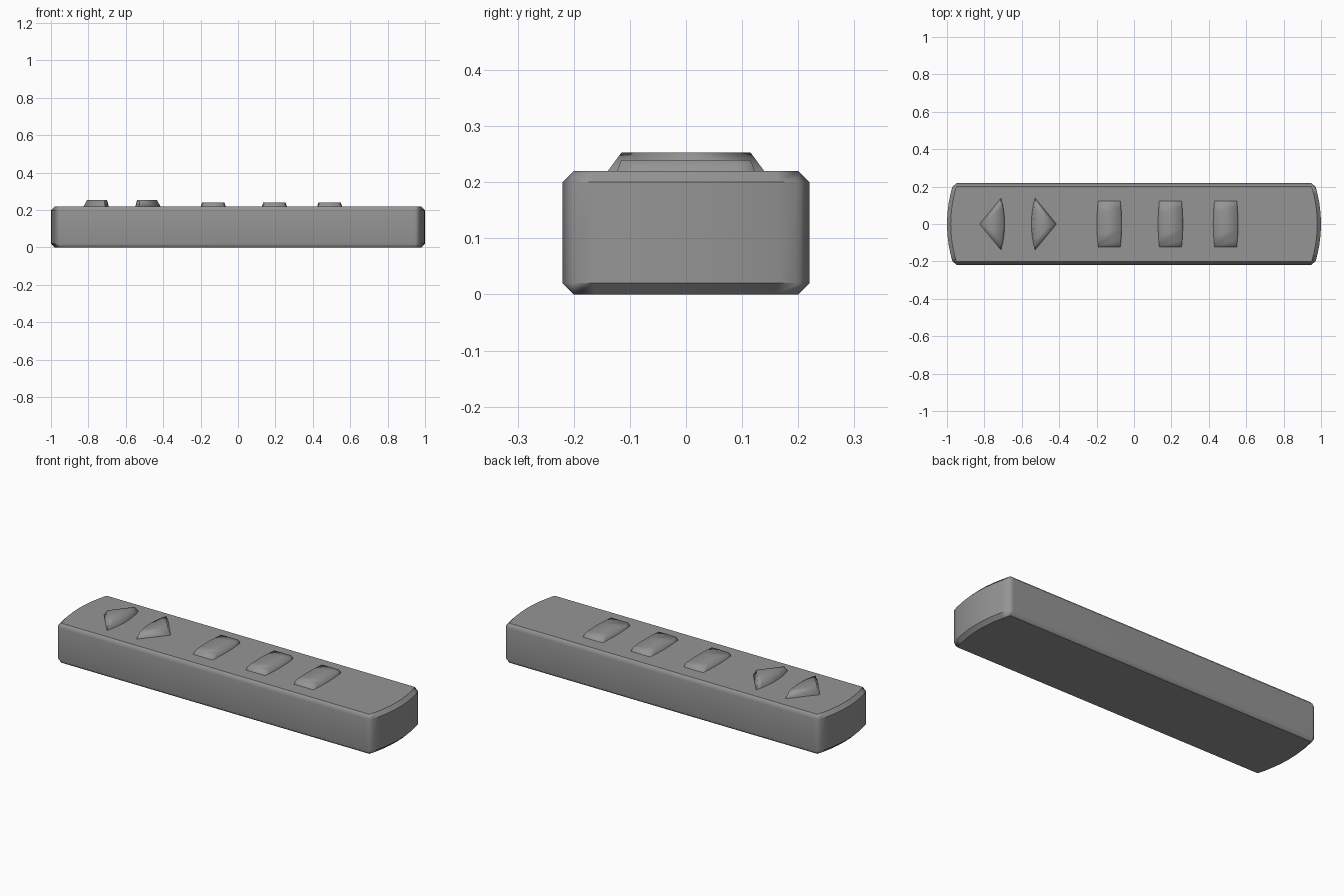
import bpy
import bmesh
import math

cube = bpy.data.objects.get("Cube")
if cube:
    bpy.data.objects.remove(cube, do_unlink=True)

GREY = (0.3, 0.3, 0.3, 1.0)
grey = bpy.data.materials.new("plain grey")
grey.use_nodes = True
grey.diffuse_color = GREY
grey.node_tree.nodes["Principled BSDF"].inputs["Base Color"].default_value = GREY


def arc(x_edge, x_mid, half, steps=8):
    """Shallow bulge running from y = -half to y = half."""
    pts = []
    for i in range(steps + 1):
        t = 2 * i / steps - 1
        pts.append((x_mid + (x_edge - x_mid) * t * t, half * t))
    return pts


def prism(name, bottom, top, z0, z1):
    """Solid between two matching outlines."""
    bm = bmesh.new()
    low = [bm.verts.new((x, y, z0)) for x, y in bottom]
    high = [bm.verts.new((x, y, z1)) for x, y in top]
    bm.faces.new(low[::-1])
    bm.faces.new(high)
    n = len(low)
    for i in range(n):
        j = (i + 1) % n
        bm.faces.new((low[i], low[j], high[j], high[i]))
    bmesh.ops.recalc_face_normals(bm, faces=bm.faces)
    mesh = bpy.data.meshes.new(name)
    bm.to_mesh(mesh)
    bm.free()
    obj = bpy.data.objects.new(name, mesh)
    mesh.materials.append(grey)
    bpy.context.collection.objects.link(obj)
    return obj


def smooth(obj, angle):
    bpy.ops.object.select_all(action="DESELECT")
    obj.select_set(True)
    bpy.context.view_layer.objects.active = obj
    bpy.ops.object.shade_smooth_by_angle(angle=math.radians(angle))


# Body: long bar with bowed ends and chamfered edges
right_end = arc(0.965, 1.0, 0.22)
left_end = [(-x, -y) for x, y in right_end]
outline = right_end + left_end
body = prism("body", outline, outline, 0, 0.22)
bevel = body.modifiers.new("chamfer", "BEVEL")
bevel.width = 0.02
bevel.segments = 1
bevel.limit_method = "ANGLE"
bevel.angle_limit = math.radians(40)
smooth(body, 80)
weighted = body.modifiers.new("flat faces", "WEIGHTED_NORMAL")
weighted.keep_sharp = True

# Rectangular buttons: gently bowed sides, tapering upward
for label, x in (("left", 0.49), ("middle", 0.195), ("right", -0.132)):
    def plan(edge, mid, half):
        side = arc(edge, mid, half)
        return [(x + a, b) for a, b in side] + [(x - a, -b) for a, b in side]
    button = prism(label + "_button", plan(0.061, 0.068, 0.125),
                   plan(0.053, 0.06, 0.115), 0.215, 0.24)
    smooth(button, 80)

# Arrow buttons: triangles with a bowed base, pointing away from each other
for label, x, sign in (("right", -0.69, -1), ("left", -0.55, 1)):
    def plan(edge, mid, half, tip):
        pts = arc(edge, mid, half) + [(tip, 0)]
        return [(x + sign * a, b) for a, b in pts]
    arrow = prism(label + "_arrow_button", plan(0.02, 0, 0.143, 0.138),
                  plan(0.026, 0.01, 0.115, 0.117), 0.215, 0.253)
    smooth(arrow, 80)
